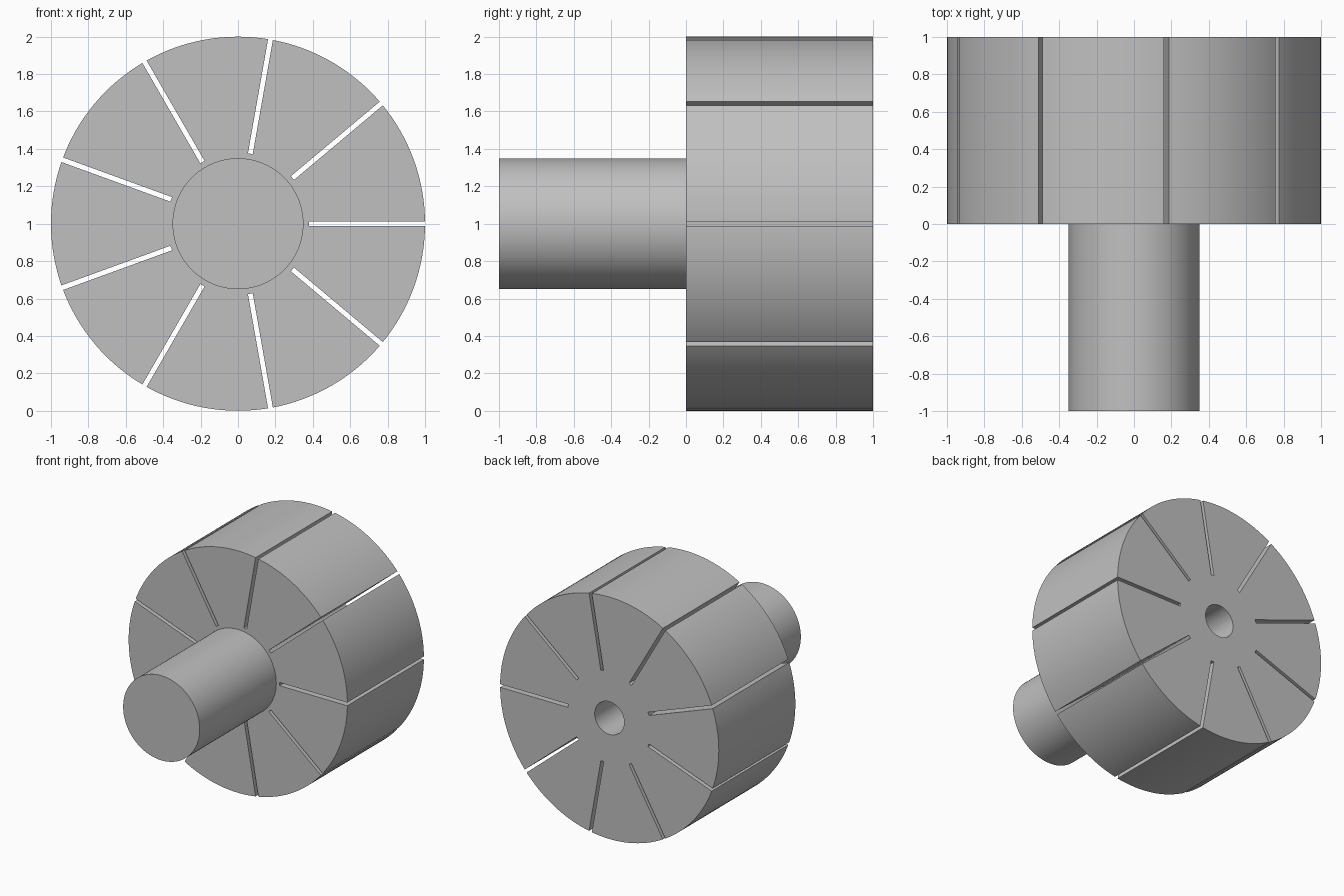
import bpy, bmesh, math
from mathutils import Matrix, Vector

if "Cube" in bpy.data.objects:
    bpy.data.objects.remove(bpy.data.objects["Cube"], do_unlink=True)

SLOTS = 9
SLOT_WIDTH = 0.026
SLOT_INNER = 0.38
CENTRE = Vector((0, 0, 1))

grey = bpy.data.materials.new("plain grey")
grey.use_nodes = True
colour = (0.53, 0.53, 0.53, 1)
grey.diffuse_color = colour
grey.node_tree.nodes["Principled BSDF"].inputs["Base Color"].default_value = colour


def make_object(name, bm):
    bmesh.ops.recalc_face_normals(bm, faces=bm.faces)
    mesh = bpy.data.meshes.new(name)
    bm.to_mesh(mesh)
    bm.free()
    mesh.materials.append(grey)
    obj = bpy.data.objects.new(name, mesh)
    bpy.context.collection.objects.link(obj)
    return obj


# Shaft, drum and rear bore turned from one profile of (radius, y)
profile = [(0, -1), (0.35, -1), (0.35, 0), (1, 0), (1, 1),
           (0.135, 1), (0.135, 0), (0, 0)]
bm = bmesh.new()
verts = [bm.verts.new((r, y, 1)) for r, y in profile]
edges = [bm.edges.new(pair) for pair in zip(verts, verts[1:])]
bmesh.ops.spin(bm, geom=verts + edges, cent=CENTRE, axis=(0, 1, 0),
               angle=math.tau, steps=144, use_duplicate=False)
bmesh.ops.remove_doubles(bm, verts=bm.verts, dist=0.0001)
rotor = make_object("slotted_drum_with_shaft", bm)

# Radial slot cutters, open at the rim and at both drum faces
bm = bmesh.new()
length = 1.1 - SLOT_INNER
for i in range(SLOTS):
    place = (Matrix.Translation(CENTRE)
             @ Matrix.Rotation(math.tau * i / SLOTS, 4, 'Y')
             @ Matrix.Translation((SLOT_INNER + length / 2, 0.5, 0))
             @ Matrix.Diagonal((length, 1.1, SLOT_WIDTH, 1)))
    bmesh.ops.create_cube(bm, size=1, matrix=place)
cutter = make_object("slot_cutter", bm)
cutter.hide_render = True

cut = rotor.modifiers.new("slots", 'BOOLEAN')
cut.operation = 'DIFFERENCE'
cut.solver = 'EXACT'
cut.object = cutter

bpy.ops.object.select_all(action='DESELECT')
rotor.select_set(True)
bpy.context.view_layer.objects.active = rotor
bpy.ops.object.modifier_apply(modifier=cut.name)
bpy.data.objects.remove(cutter, do_unlink=True)
bpy.ops.object.shade_smooth_by_angle(angle=math.radians(30))
